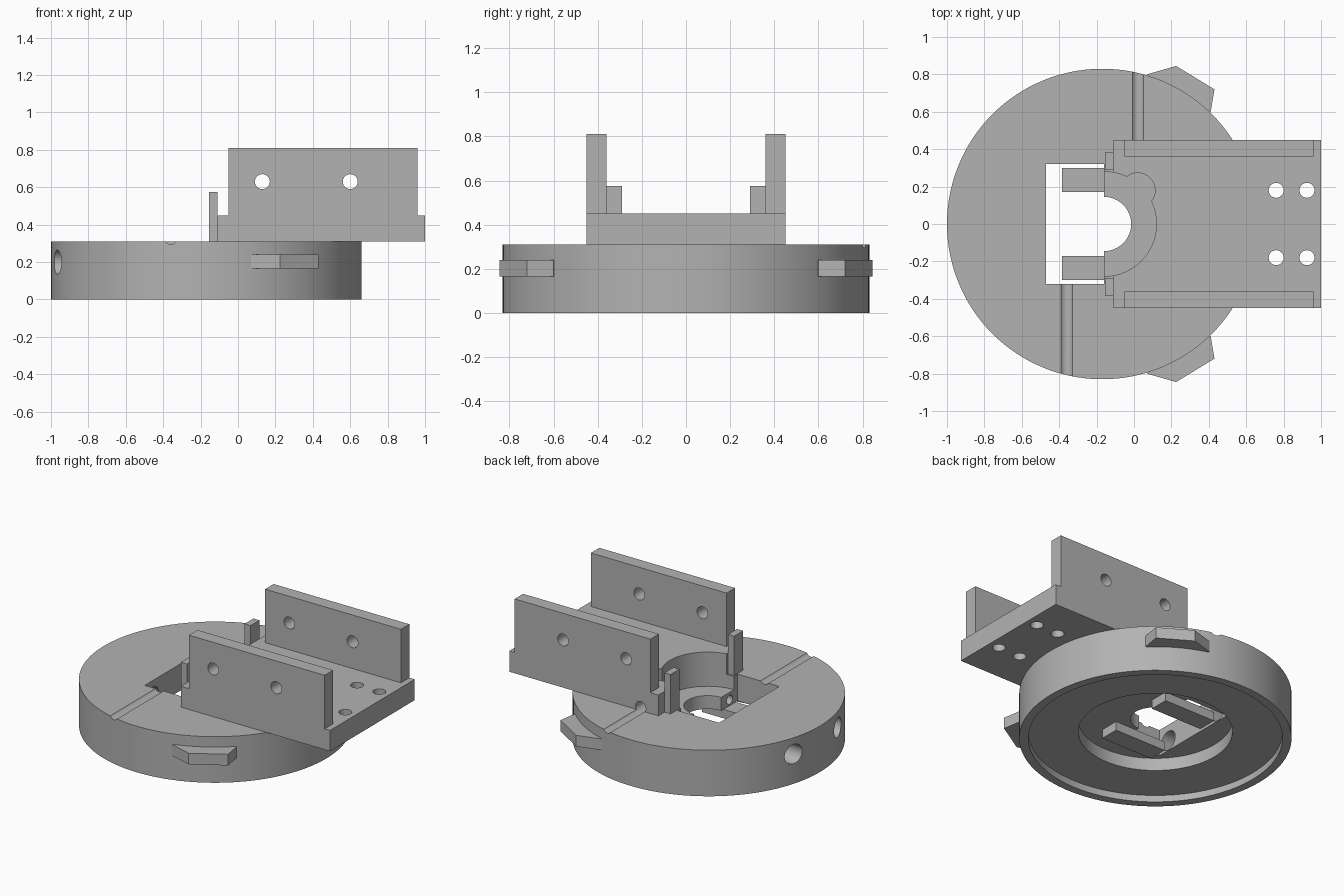
import bpy, bmesh, math
from mathutils import Matrix, Vector

if "Cube" in bpy.data.objects:
    bpy.data.objects.remove(bpy.data.objects["Cube"], do_unlink=True)

grey = bpy.data.materials.new("plain_grey")
grey.use_nodes = True
grey.diffuse_color = (0.45, 0.45, 0.45, 1)
grey.node_tree.nodes["Principled BSDF"].inputs["Base Color"].default_value = grey.diffuse_color


def make(name, bm):
    mesh = bpy.data.meshes.new(name)
    bmesh.ops.recalc_face_normals(bm, faces=bm.faces)
    bm.to_mesh(mesh)
    bm.free()
    mesh.materials.append(grey)
    ob = bpy.data.objects.new(name, mesh)
    bpy.context.collection.objects.link(ob)
    return ob


def box(name, x, y, z):
    bm = bmesh.new()
    size = Matrix.Diagonal((x[1] - x[0], y[1] - y[0], z[1] - z[0], 1))
    mid = Vector((sum(x), sum(y), sum(z))) / 2
    bmesh.ops.create_cube(bm, size=1, matrix=Matrix.Translation(mid) @ size)
    return make(name, bm)


def cylinder(name, start, axis, length, radius, sides=32):
    """Round bar running from a start point along an axis."""
    bm = bmesh.new()
    d = Vector(axis)
    place = Matrix.Translation(Vector(start) + d * length / 2) @ d.to_track_quat("Z", "Y").to_matrix().to_4x4()
    bmesh.ops.create_cone(bm, cap_ends=True, segments=sides, radius1=radius,
                          radius2=radius, depth=length, matrix=place)
    return make(name, bm)


def prism(name, outline, z0, z1):
    bm = bmesh.new()
    face = bm.faces.new([bm.verts.new((x, y, z0)) for x, y in outline])
    top = bmesh.ops.extrude_face_region(bm, geom=[face])["geom"]
    bmesh.ops.translate(bm, vec=(0, 0, z1 - z0),
                        verts=[v for v in top if isinstance(v, bmesh.types.BMVert)])
    return make(name, bm)


def cut(ob, cutters):
    """Subtract the cutters, bake the result and remove them."""
    for c in cutters:
        mod = ob.modifiers.new("cut", "BOOLEAN")
        mod.operation, mod.solver, mod.object = "DIFFERENCE", "EXACT", c
    bpy.context.view_layer.update()
    baked = bpy.data.meshes.new_from_object(ob.evaluated_get(bpy.context.evaluated_depsgraph_get()))
    ob.modifiers.clear()
    ob.data = baked
    for c in cutters:
        bpy.data.objects.remove(c, do_unlink=True)


X, Y, Z = (1, 0, 0), (0, 1, 0), (0, 0, 1)
CX, HOLE_X, TOP, DECK = -0.17, -0.16, 0.31, 0.45


def socket():
    """Round pocket with its side lobe, and the wire bore leading to it."""
    return [cylinder("cutter", (HOLE_X, 0, 0.22), Z, 0.5, 0.28, 64),
            cylinder("cutter", (0.02, 0.18, 0.22), Z, 0.5, 0.093),
            cylinder("cutter", (0.022, 0.2, 0.333), Y, 0.8, 0.038)]


# Round base with stepped underside, window, pocket, grooves and side bores
base = cylinder("round_base", (CX, 0, 0), Z, TOP, 0.83, 128)
holes = socket() + [
    cylinder("cutter", (CX, 0, -0.1), Z, 0.145, 0.775, 128),
    cylinder("cutter", (CX, 0, -0.1), Z, 0.23, 0.47, 96),
    box("cutter", (-0.47, HOLE_X), (-0.32, 0.32), (-0.1, 0.5)),
    cylinder("cutter", (HOLE_X, 0, -0.1), Z, 0.6, 0.145, 48),
    cylinder("cutter", (-0.36, -0.9, 0.333), Y, 0.65, 0.038),
]
for s in (-1, 1):
    holes.append(cylinder("cutter", (-1.1, s * 0.235, 0.2), X, 0.7, 0.065))
    holes.append(cylinder("cutter", (-0.2, s * 0.235, 0.17), X, 0.2, 0.03, 24))
cut(base, holes)

# Deck plate with screw holes
deck = box("deck_plate", (-0.11, 1), (-0.45, 0.45), (TOP, DECK))
cut(deck, socket() + [cylinder("cutter", (x, s * 0.18, 0.2), Z, 0.4, 0.04)
                      for x in (0.76, 0.925) for s in (-1, 1)])

# Mirrored parts on both sides
tab = ((0.07, 0.80), (0.225, 0.845), (0.43, 0.72), (0.41, 0.60), (0.3, 0.55), (0.1, 0.7))
for s, side in ((-1, "right"), (1, "left")):
    def span(a, b):
        return sorted((s * a, s * b))

    wall = box(side + "_wall", (-0.05, 0.96), span(0.36, 0.45), (DECK, 0.81))
    cut(wall, [cylinder("cutter", (x, s * 0.405 - 0.2, 0.63), Y, 0.4, 0.04) for x in (0.13, 0.6)])
    box(side + "_post", (-0.155, -0.11), span(0.29, 0.385), (TOP, 0.575))
    box(side + "_support_bar", (-0.385, 0.0), span(0.17, 0.30), (0.07, 0.13))
    prism(side + "_locking_tab", [(x, s * y) for x, y in tab], 0.165, 0.24)

# Smooth curved walls, keep edges sharp
bpy.ops.object.select_all(action="DESELECT")
for ob in bpy.context.collection.objects:
    if ob.type == "MESH" and ob.data.materials and ob.data.materials[0] == grey:
        ob.select_set(True)
        bpy.context.view_layer.objects.active = ob
bpy.ops.object.shade_smooth_by_angle(angle=math.radians(30))
